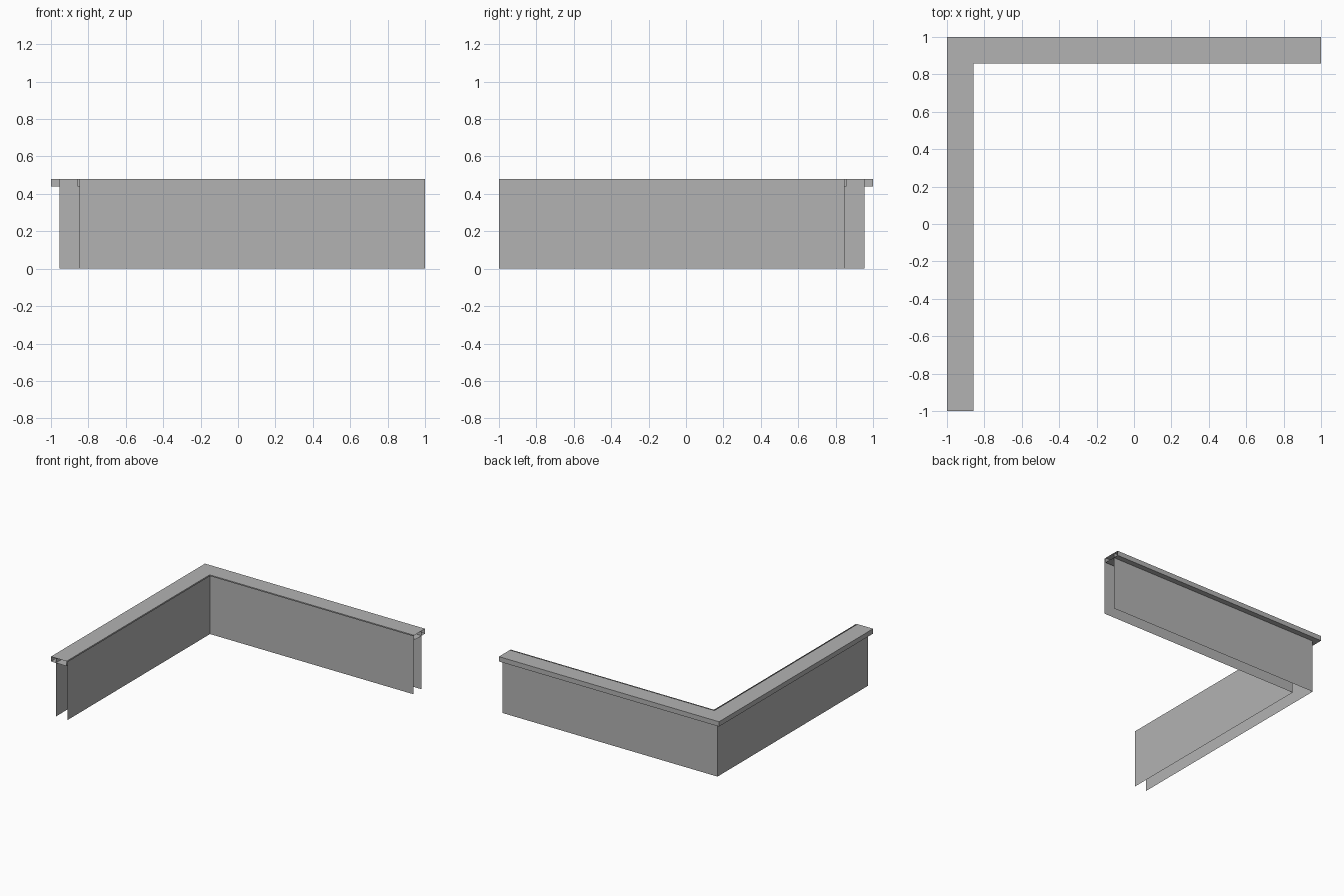
import bpy
import bmesh

cube = bpy.data.objects.get("Cube")
if cube:
    bpy.data.objects.remove(cube, do_unlink=True)

HEIGHT = 0.48       # overall height
CAP_Z = 0.44        # underside of the coping
CAP_W = 0.142       # coping width
OUTER_D = 0.045     # outer sheet, inset from the coping edge
INNER_D = 0.152     # inner sheet, inset from the coping edge

grey = bpy.data.materials.new("plain grey")
grey.use_nodes = True
colour = (0.45, 0.45, 0.45, 1.0)
grey.diffuse_color = colour
grey.node_tree.nodes["Principled BSDF"].inputs["Base Color"].default_value = colour


def sweep_corner(name, profile, closed=False):
    """Sweep a (inset, height) profile around the mitred L-shaped corner."""
    bm = bmesh.new()
    rows = []
    for d, z in profile:
        path = [(1, 1 - d, z), (-1 + d, 1 - d, z), (-1 + d, -1, z)]
        rows.append([bm.verts.new(p) for p in path])
    pairs = list(zip(rows, rows[1:]))
    if closed:
        pairs.append((rows[-1], rows[0]))
    for a, b in pairs:
        for i in range(2):
            bm.faces.new((a[i], b[i], b[i + 1], a[i + 1]))
    mesh = bpy.data.meshes.new(name)
    bm.to_mesh(mesh)
    bm.free()
    mesh.materials.append(grey)
    obj = bpy.data.objects.new(name, mesh)
    bpy.context.collection.objects.link(obj)
    return obj


# Thin wall sheets, facing away from each other
sweep_corner("outer_wall_sheet", [(OUTER_D, HEIGHT), (OUTER_D, 0)])
sweep_corner("inner_wall_sheet", [(INNER_D, 0), (INNER_D, HEIGHT)])

# Hollow coping along the top, open at both ends
sweep_corner("coping", [(0, HEIGHT), (0, CAP_Z), (CAP_W, CAP_Z), (CAP_W, HEIGHT)],
             closed=True)
